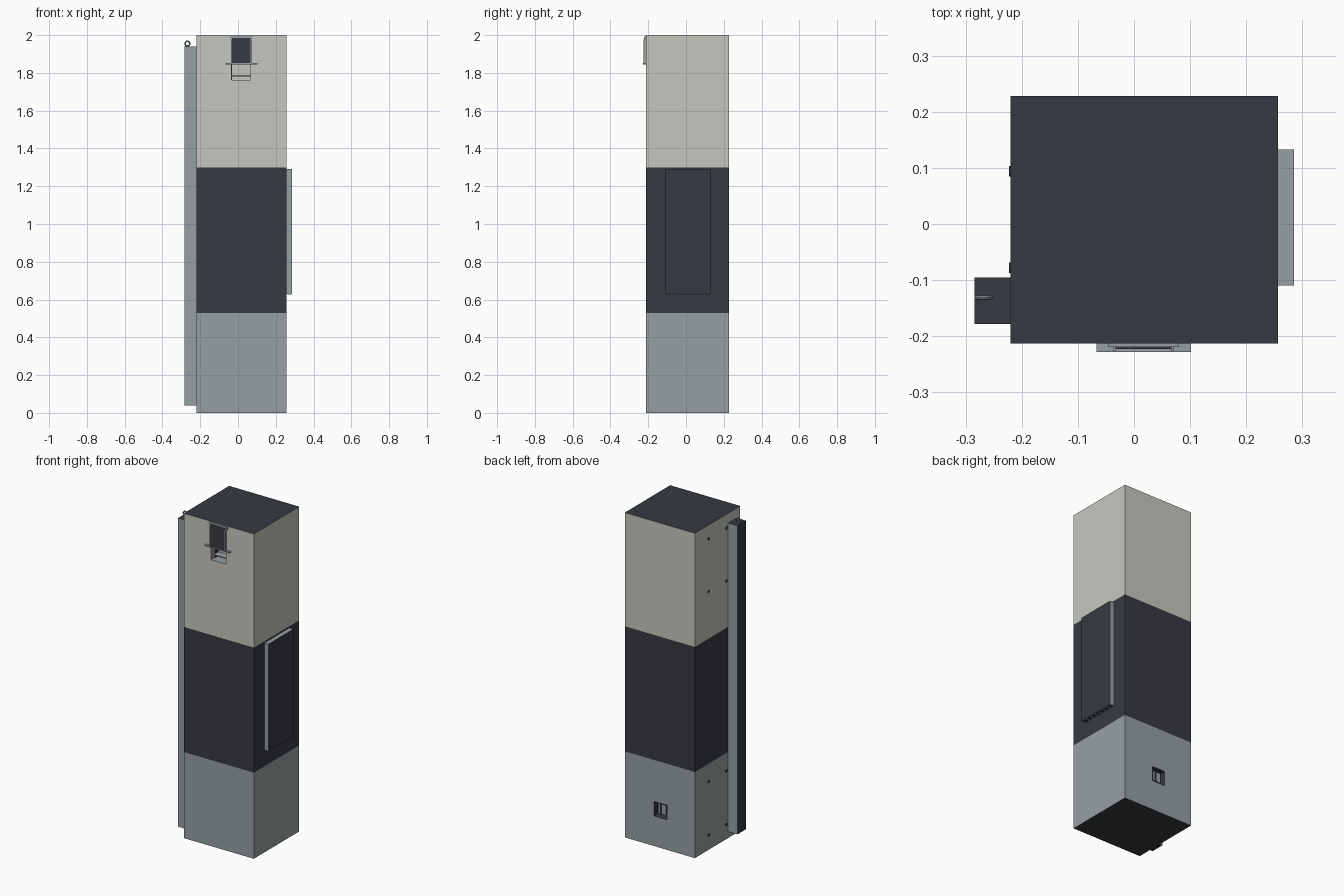
import bpy, bmesh, math
from mathutils import Matrix

if "Cube" in bpy.data.objects:
    bpy.data.objects.remove(bpy.data.objects["Cube"])


def material(name, rgb):
    m = bpy.data.materials.new(name)
    m.diffuse_color = (*rgb, 1)
    m.use_nodes = True
    m.node_tree.nodes["Principled BSDF"].inputs["Base Color"].default_value = m.diffuse_color
    return m


MATS = [material("warm_beige", (0.578, 0.565, 0.520)),
        material("steel_grey", (0.305, 0.352, 0.361)),
        material("charcoal", (0.037, 0.042, 0.052))]
BEIGE, GREY, DARK = range(3)


def finish(name, bm, rule):
    """Turn a bmesh into an object, colouring each face by a rule."""
    bmesh.ops.recalc_face_normals(bm, faces=bm.faces)
    for f in bm.faces:
        f.material_index = rule(f.normal, f.calc_center_median())
    me = bpy.data.meshes.new(name)
    bm.to_mesh(me)
    bm.free()
    for m in MATS:
        me.materials.append(m)
    ob = bpy.data.objects.new(name, me)
    bpy.context.collection.objects.link(ob)
    return ob


def box(name, x, y, z, rule, cuts=()):
    """Box from min/max ranges, with optional horizontal cuts."""
    bm = bmesh.new()
    bmesh.ops.create_cube(bm, size=1)
    for v in bm.verts:
        for i, (a, b) in enumerate((x, y, z)):
            v.co[i] = a if v.co[i] < 0 else b
    for h in cuts:
        bmesh.ops.bisect_plane(bm, geom=bm.verts[:] + bm.edges[:] + bm.faces[:],
                               plane_co=(0, 0, h), plane_no=(0, 0, 1))
    return finish(name, bm, rule if callable(rule) else lambda n, c: rule)


def carve(target, cutter):
    """Cut a recess that keeps the cutter's colours."""
    mod = target.modifiers.new("recess", 'BOOLEAN')
    mod.operation = 'DIFFERENCE'
    mod.solver = 'EXACT'
    mod.object = cutter
    bpy.context.view_layer.objects.active = target
    bpy.ops.object.modifier_apply(modifier=mod.name)
    bpy.data.objects.remove(cutter)


# Tall cabinet with three colour bands and dark ends
def bands(n, c):
    if abs(n.z) > 0.5:
        return DARK
    return GREY if c.z < 0.53 else DARK if c.z < 1.30 else BEIGE


cabinet = box("cabinet", (-0.22, 0.257), (-0.213, 0.228), (0, 2), bands, (0.53, 1.30))

# Front dispensing niche and rear socket niche
carve(cabinet, box("niche_cutter", (-0.035, 0.067), (-0.3, -0.145), (1.763, 1.848),
                   lambda n, c: BEIGE if n.y > 0.5 else GREY))
carve(cabinet, box("socket_cutter", (-0.03, 0.058), (0.19, 0.3), (0.185, 0.275),
                   lambda n, c: GREY if n.y < -0.5 else DARK))
box("niche_side_plate", (-0.035, -0.031), (-0.172, -0.145), (1.763, 1.848), DARK)
box("niche_ledge", (-0.035, 0.067), (-0.19, -0.145), (1.782, 1.788), GREY)
box("socket_insert", (-0.012, 0.04), (0.19, 0.212), (0.20, 0.262),
    lambda n, c: GREY if n.y > 0.5 else DARK)
box("socket_bar", (0.018, 0.026), (0.21, 0.216), (0.20, 0.262), DARK)

# Dispenser head: display, cap and wide drip shelf
box("display", (-0.033, 0.067), (-0.223, -0.212), (1.85, 1.985),
    lambda n, c: DARK if n.y < -0.5 or n.z > 0.5 else GREY)
for side, x in (("left", (-0.037, -0.033)), ("right", (0.067, 0.071))):
    box("display_" + side + "_trim", x, (-0.225, -0.212), (1.85, 1.978), GREY)
box("display_cap", (-0.046, 0.08), (-0.219, -0.212), (1.981, 1.996), GREY)
box("drip_shelf", (-0.067, 0.102), (-0.228, -0.212), (1.845, 1.852), GREY)

# Right side panel with dark outer face and vent slots underneath
box("side_panel", (0.256, 0.285), (-0.11, 0.133), (0.63, 1.29),
    lambda n, c: DARK if n.x > 0.5 else GREY)
for i in range(7):
    y = -0.093 + i * 0.035
    box("panel_vent", (0.262, 0.28), (y - 0.01, y + 0.01), (0.628, 0.631), DARK)

# Left vertical duct
box("side_duct", (-0.284, -0.219), (-0.178, -0.095), (0.04, 1.94),
    lambda n, c: GREY if abs(n.y) > 0.5 else DARK)

# Lifting ring on top of the duct
bpy.ops.mesh.primitive_torus_add(major_radius=0.0125, minor_radius=0.004,
                                 major_segments=24, minor_segments=8,
                                 location=(-0.268, -0.131, 1.955),
                                 rotation=(math.pi / 2, 0, 0))
ring = bpy.context.object
ring.name = "lifting_ring"
ring.data.materials.append(MATS[GREY])
bpy.ops.object.shade_smooth_by_angle()

# Bolt heads on the left wall
for z in (0.09, 0.42, 1.59, 1.915):
    for y in (0.094, -0.078):
        bm = bmesh.new()
        bmesh.ops.create_cone(bm, cap_ends=True, segments=12, radius1=0.009,
                              radius2=0.009, depth=0.006,
                              matrix=Matrix.Translation((-0.22, y, z))
                              @ Matrix.Rotation(math.pi / 2, 4, 'Y'))
        finish("wall_bolt", bm, lambda n, c: DARK)
